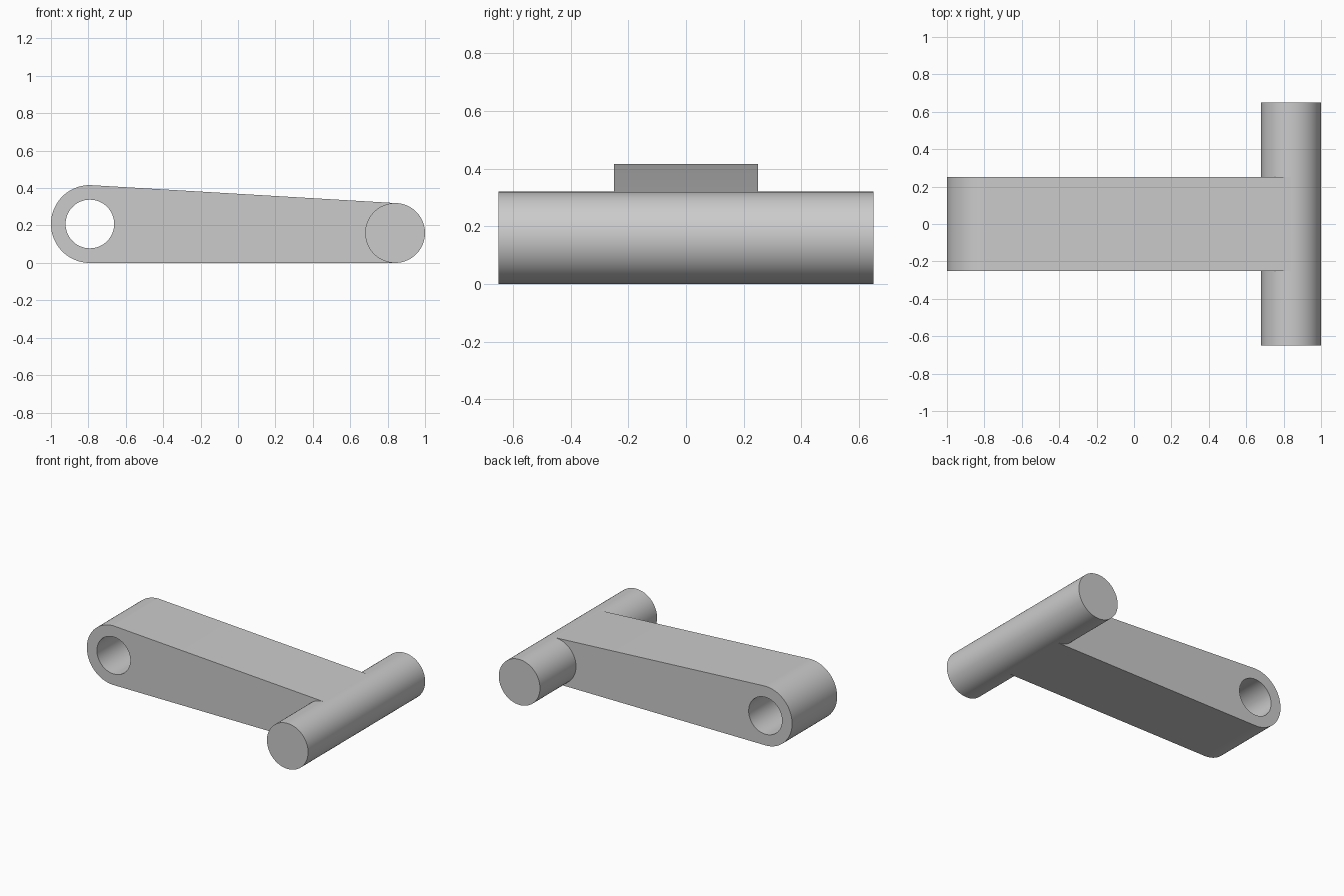
import bpy, bmesh
from math import sin, cos, pi, asin, atan2, hypot, radians

if "Cube" in bpy.data.objects:
    bpy.data.objects.remove(bpy.data.objects["Cube"])

# Shared material
grey = bpy.data.materials.new("plain_grey")
grey.use_nodes = True
colour = (0.6, 0.6, 0.6, 1)
grey.diffuse_color = colour
grey.node_tree.nodes["Principled BSDF"].inputs["Base Color"].default_value = colour

# Dimensions: eye (bored end) and pin (cross bar)
EYE_X, EYE_R, BORE_R = -0.792, 0.208, 0.13
PIN_X, PIN_R = 0.84, 0.16
ARM_HALF, PIN_HALF = 0.25, 0.65


def arc(cx, cz, r, start, end, steps):
    angles = [start + (end - start) * i / steps for i in range(steps + 1)]
    return [(cx + r * cos(a), cz + r * sin(a)) for a in angles]


def extruded(name, loops, half):
    """Fill closed x-z loops (later loops are holes) and extrude them along y."""
    bm = bmesh.new()
    edges = []
    for loop in loops:
        verts = [bm.verts.new((x, -half, z)) for x, z in loop]
        edges += [bm.edges.new((v, verts[i - 1])) for i, v in enumerate(verts)]
    bmesh.ops.triangle_fill(bm, edges=edges, use_beauty=True)
    new = bmesh.ops.extrude_face_region(bm, geom=bm.faces[:], use_keep_orig=True)
    moved = [g for g in new["geom"] if isinstance(g, bmesh.types.BMVert)]
    bmesh.ops.translate(bm, verts=moved, vec=(0, 2 * half, 0))
    bmesh.ops.recalc_face_normals(bm, faces=bm.faces[:])
    mesh = bpy.data.meshes.new(name)
    bm.to_mesh(mesh)
    bm.free()
    mesh.materials.append(grey)
    obj = bpy.data.objects.new(name, mesh)
    bpy.context.collection.objects.link(obj)
    bpy.ops.object.select_all(action='DESELECT')
    obj.select_set(True)
    bpy.context.view_layer.objects.active = obj
    bpy.ops.object.shade_smooth_by_angle(angle=radians(30))
    return obj


# Tapered arm: rounded eye end, sides tangent to both circles, bore through the eye
dx, dz = PIN_X - EYE_X, PIN_R - EYE_R
tangent = atan2(dz, dx) + pi / 2 - asin((PIN_R - EYE_R) / hypot(dx, dz))
outline = arc(EYE_X, EYE_R, EYE_R, tangent, 1.5 * pi, 48)
outline += [(PIN_X, 0),
            (PIN_X + PIN_R * cos(tangent), PIN_R + PIN_R * sin(tangent))]
bore = arc(EYE_X, EYE_R, BORE_R, 0, 2 * pi, 64)[:-1]
extruded("tapered_arm", [outline, bore], ARM_HALF)

# Cross pin
extruded("cross_pin", [arc(PIN_X, PIN_R, PIN_R, 0, 2 * pi, 64)[:-1]], PIN_HALF)
